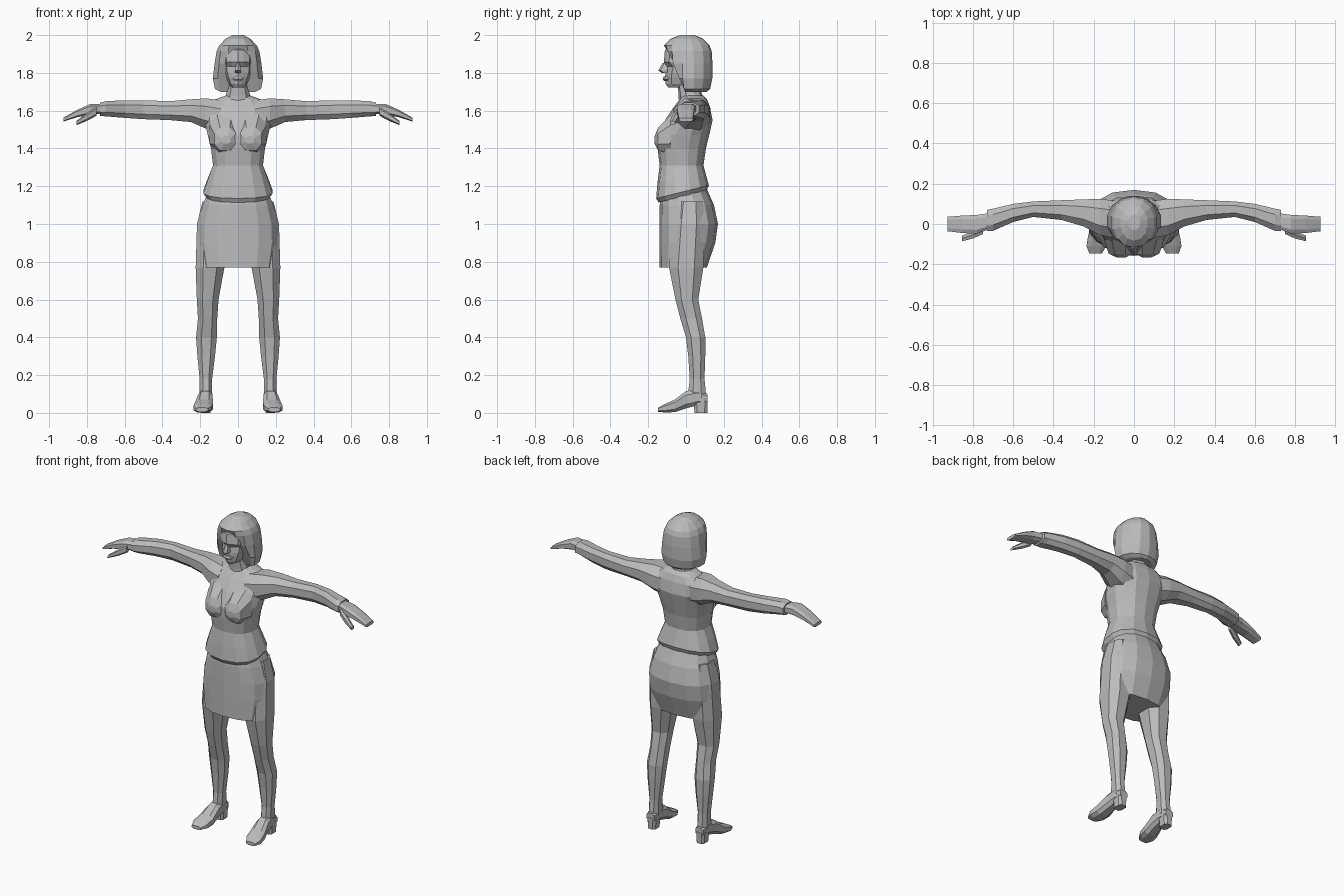
import bpy, bmesh, math

grey = bpy.data.materials.new("plain grey")
grey.diffuse_color = (0.5, 0.5, 0.5, 1)


def finish(name, rows, mirror):
    """Skin a stack of equal-length rings, cap both ends, optionally mirror in x."""
    bm = bmesh.new()
    loops = [[bm.verts.new(co) for co in row] for row in rows]
    n = len(loops[0])
    for a, b in zip(loops, loops[1:]):
        for i in range(n):
            j = (i + 1) % n
            bm.faces.new((a[i], a[j], b[j], b[i]))
    bm.faces.new(loops[0])
    bm.faces.new(loops[-1])
    bmesh.ops.recalc_face_normals(bm, faces=bm.faces)
    me = bpy.data.meshes.new(name)
    bm.to_mesh(me)
    bm.free()
    me.materials.append(grey)
    ob = bpy.data.objects.new(name, me)
    bpy.context.collection.objects.link(ob)
    if mirror:
        ob.modifiers.new("mirror", 'MIRROR').use_mirror_merge = False
    return ob


def oval(n, p):
    """Rounded-box outline scaled to fill -1..1, flat side to the front."""
    pts = []
    for i in range(n):
        t = 2 * math.pi * (i + 0.5) / n
        c, s = math.cos(t), math.sin(t)
        pts.append((math.copysign(abs(c) ** p, c), math.copysign(abs(s) ** p, s)))
    m = max(q[0] for q in pts)
    return [(a / m, b / m) for a, b in pts]


def loft(name, rings, axis='z', n=12, p=0.85, mirror=False):
    """Rings: (position on axis, a0, a1, b0, b1, tilt), a and b the other axes."""
    rows = []
    for r in rings:
        t, a0, a1, b0, b1 = r[:5]
        tilt = r[5] if len(r) > 5 else 0
        row = []
        for u, v in oval(n, p):
            a = (a0 + a1) / 2 + u * (a1 - a0) / 2
            b = (b0 + b1) / 2 + v * (b1 - b0) / 2
            k = t + tilt * b
            row.append({'x': (k, a, b), 'y': (a, k, b), 'z': (a, b, k)}[axis])
        rows.append(row)
    return finish(name, rows, mirror)


def body(name, rings, **kw):
    """Centred upright loft: (z, half width, front y, back y, tilt)."""
    return loft(name, [(r[0], -r[1], r[1], *r[2:]) for r in rings], **kw)


# blouse with flared, tilted hem
body("blouse", [
    (1.15, .165, -.142, .108, .25), (1.175, .183, -.155, .118, .25),
    (1.24, .16, -.148, .105, .12), (1.31, .132, -.137, .09),
    (1.40, .143, -.148, .103), (1.47, .160, -.150, .12),
    (1.55, .178, -.108, .138), (1.62, .18, -.062, .125),
    (1.66, .12, -.032, .11), (1.68, .065, -.025, .09)], n=14)
loft("bust", [(-.166, .04, .085, 1.425, 1.465), (-.148, .012, .125, 1.39, 1.51),
              (-.08, .0, .15, 1.37, 1.58)], axis='y', n=8, mirror=True)

# skirt
body("skirt", [
    (1.18, .155, -.125, .11), (1.10, .187, -.136, .145), (1.0, .213, -.137, .166),
    (.90, .216, -.137, .152), (.77, .196, -.137, .108)], n=14, p=.85)

# legs
loft("leg", [
    (1.12, .08, .188, -.05, .09), (1.0, .08, .217, -.07, .10), (.77, .072, .224, -.09, .092),
    (.60, .103, .218, -.056, .065), (.50, .11, .212, -.03, .085), (.40, .112, .222, .0, .102),
    (.30, .122, .215, .012, .102), (.18, .137, .203, .02, .098), (.08, .138, .203, .008, .108)],
    n=8, mirror=True)

# shoes
loft("shoe", [
    (.113, .145, .197, .05, .1), (.06, .137, .205, .04, .125), (.0, .135, .212, .024, .115),
    (-.06, .132, .228, .004, .07), (-.11, .138, .236, .002, .048), (-.147, .16, .222, .006, .028)],
    axis='y', n=8, p=.7, mirror=True)
loft("heel", [(0, .145, .197, .045, .113), (.07, .14, .202, .04, .115)], n=8, p=.6, mirror=True)

# sleeves
loft("sleeve", [
    (.09, -.07, .115, 1.48, 1.655), (.17, -.055, .125, 1.505, 1.665),
    (.25, -.012, .122, 1.54, 1.66), (.36, .02, .118, 1.55, 1.65),
    (.50, .035, .112, 1.555, 1.655), (.60, .01, .10, 1.562, 1.655),
    (.70, -.034, .076, 1.57, 1.65), (.73, -.036, .07, 1.572, 1.642)],
    axis='x', n=8, mirror=True)

# hands
loft("hand", [
    (.71, -.022, .055, 1.585, 1.635), (.78, -.048, .045, 1.578, 1.636),
    (.85, -.045, .042, 1.566, 1.605), (.925, -.036, .036, 1.542, 1.562)],
    axis='x', n=8, p=.6, mirror=True)
loft("thumb", [
    (.75, -.05, -.018, 1.575, 1.615), (.80, -.072, -.036, 1.548, 1.585),
    (.855, -.086, -.058, 1.525, 1.545)], axis='x', n=6, mirror=True)

# neck
body("neck", [(1.62, .075, -.035, .10), (1.68, .064, -.036, .085),
              (1.72, .055, -.04, .07), (1.79, .055, -.05, .07)], n=10)

# face: (z, half width, centre y, eye line y)
face = []
for z, w, yf, ye in [
        (1.722, .03, -.094, -.088), (1.742, .048, -.108, -.094), (1.775, .062, -.111, -.095),
        (1.80, .07, -.109, -.093), (1.835, .076, -.108, -.086), (1.858, .077, -.117, -.108),
        (1.92, .072, -.112, -.102), (1.95, .05, -.08, -.07)]:
    half = [(.4 * w, ye), (.8 * w, ye + .018), (w, ye + .06), (.8 * w, .03)]
    face.append([(0, yf, z)] + [(x, y, z) for x, y in half]
                + [(-x, y, z) for x, y in reversed(half)])
finish("face", face, False)
body("nose", [(1.853, .007, -.122, -.09), (1.812, .017, -.143, -.09),
              (1.80, .014, -.125, -.09)], n=6)
body("lips", [(1.756, .014, -.113, -.08), (1.768, .028, -.121, -.08),
              (1.781, .018, -.116, -.08)], n=6)

# bobbed hair, cut back in front so the face shows
hair = body("hair", [
    (1.70, .092, -.08, .108), (1.715, .122, -.10, .125), (1.77, .133, -.11, .136),
    (1.85, .124, -.114, .137), (1.915, .113, -.117, .133), (1.945, .10, -.114, .122),
    (1.98, .066, -.08, .09), (2.0, .03, -.03, .045)], n=14, p=.95)
for v in hair.data.vertices:
    if v.co.z < 1.94:
        cut = -.005 - .09 * (v.co.z - 1.70) / .21
        v.co.y = max(v.co.y, cut)
